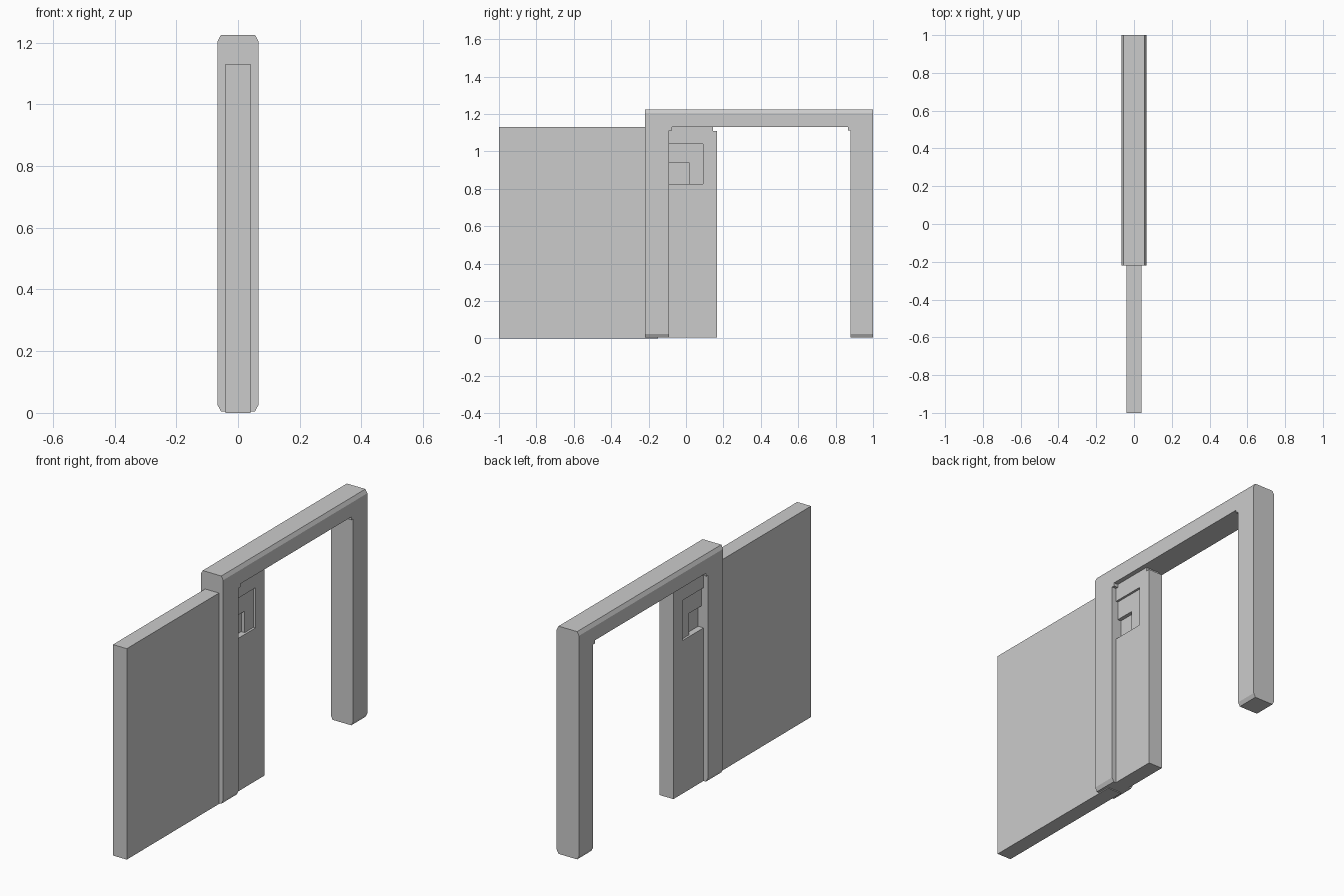
import bpy, bmesh
from mathutils import Vector

if "Cube" in bpy.data.objects:
    bpy.data.objects.remove(bpy.data.objects["Cube"])


def prism(name, profile, place, start, end):
    """Extrude a 2D profile; place(a, b, t) maps it into space."""
    bm = bmesh.new()
    face = bm.faces.new([bm.verts.new(place(a, b, start)) for a, b in profile])
    new = bmesh.ops.extrude_face_region(bm, geom=[face])["geom"]
    shift = Vector(place(0, 0, end)) - Vector(place(0, 0, start))
    bmesh.ops.translate(bm, vec=shift, verts=[v for v in new if isinstance(v, bmesh.types.BMVert)])
    bmesh.ops.recalc_face_normals(bm, faces=bm.faces)
    mesh = bpy.data.meshes.new(name)
    bm.to_mesh(mesh)
    bm.free()
    obj = bpy.data.objects.new(name, mesh)
    bpy.context.collection.objects.link(obj)
    return obj


def along_x(a, b, t):
    return (t, a, b)


def along_y(a, b, t):
    return (a, t, b)


def rect(a0, a1, b0, b1):
    return [(a0, b0), (a1, b0), (a1, b1), (a0, b1)]


def cut(target, cutter):
    mod = target.modifiers.new("cut", 'BOOLEAN')
    mod.operation, mod.solver, mod.object = 'DIFFERENCE', 'EXACT', cutter
    bpy.context.view_layer.objects.active = target
    bpy.ops.object.modifier_apply(modifier=mod.name)
    bpy.data.objects.remove(cutter)


# Door frame: chamfered bar with a stepped opening cut through it
w, n, lo, hi, c = 0.066, 0.055, 0.005, 1.225, 0.02
octagon = [(-n, lo), (n, lo), (w, lo + c), (w, hi - c),
           (n, hi), (-n, hi), (-w, hi - c), (-w, lo + c)]
frame = prism("door_frame", octagon, along_y, -0.22, 1.0)
opening = [(-0.09, -0.1), (0.88, -0.1), (0.88, 1.113), (0.865, 1.113), (0.865, 1.13),
           (-0.075, 1.13), (-0.075, 1.113), (-0.09, 1.113)]
cut(frame, prism("opening_cutter", opening, along_x, -0.2, 0.2))

# Fixed wall panel behind the frame post
prism("wall_panel", rect(-1.0, -0.15, 0, 1.13), along_x, -0.041, 0.041)

# Sliding door with a notched top corner
door_profile = [(-0.15, lo), (0.165, lo), (0.165, 1.11), (0.145, 1.11), (0.145, 1.13), (-0.15, 1.13)]
door = prism("sliding_door", door_profile, along_x, -0.041, 0.041)

# Stepped handle recess on both faces of the door
for side in (-1, 1):
    for y1, z1, depth in ((0.09, 1.04, 0.012), (0.015, 0.94, 0.032)):
        cut(door, prism("handle_cutter", rect(-0.11, y1, 0.825, z1), along_x,
                        side * (0.041 - depth), side * 0.1))
